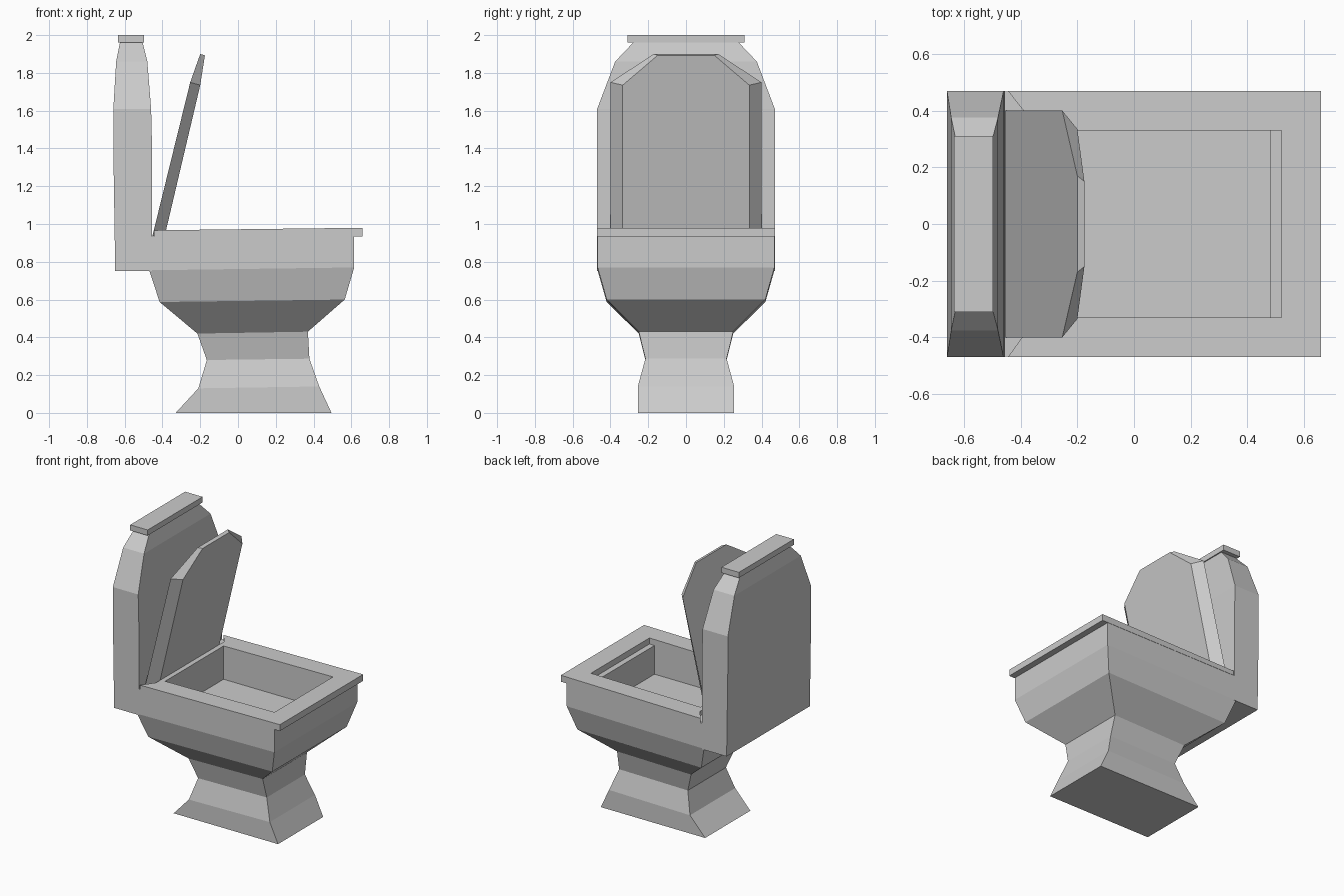
import bpy, bmesh

if "Cube" in bpy.data.objects:
    bpy.data.objects.remove(bpy.data.objects["Cube"])


def loft(name, loops, ring=False):
    """Skin a stack of equal-length point loops; ring joins last loop to first."""
    bm = bmesh.new()
    rows = [[bm.verts.new(p) for p in loop] for loop in loops]
    pairs = list(zip(rows, rows[1:]))
    if ring:
        pairs.append((rows[-1], rows[0]))
    else:
        bm.faces.new(rows[0])
        bm.faces.new(rows[-1])
    for a, b in pairs:
        n = len(a)
        for i in range(n):
            j = (i + 1) % n
            bm.faces.new((a[i], a[j], b[j], b[i]))
    bmesh.ops.recalc_face_normals(bm, faces=bm.faces)
    mesh = bpy.data.meshes.new(name)
    bm.to_mesh(mesh)
    bm.free()
    obj = bpy.data.objects.new(name, mesh)
    bpy.context.collection.objects.link(obj)
    return obj


def rect(x0, x1, hy, z0, z1=None):
    """Rectangle loop, height z0 at the back and z1 at the front."""
    z1 = z0 if z1 is None else z1
    return [(x0, -hy, z0), (x1, -hy, z1), (x1, hy, z1), (x0, hy, z0)]


# Pedestal and bowl with hollow basin
loft("bowl", [
    rect(-0.33, 0.495, 0.255, 0),
    rect(-0.21, 0.43, 0.255, 0.13, 0.14),
    rect(-0.165, 0.378, 0.215, 0.28, 0.287),
    rect(-0.215, 0.37, 0.25, 0.42, 0.43),
    rect(-0.415, 0.565, 0.42, 0.587, 0.60),
    rect(-0.47, 0.615, 0.468, 0.755, 0.77),
    rect(-0.47, 0.615, 0.468, 0.935),
    rect(-0.345, 0.48, 0.33, 0.935),
    rect(-0.345, 0.48, 0.33, 0.73),
])

# Cistern tank and its cap
loft("tank", [
    rect(-0.65, -0.455, 0.47, 0.75),
    rect(-0.66, -0.455, 0.47, 1.40),
    rect(-0.66, -0.46, 0.47, 1.61),
    rect(-0.645, -0.48, 0.375, 1.86),
    rect(-0.625, -0.505, 0.28, 1.96),
])
loft("tank_cap", [rect(-0.635, -0.497, 0.31, z) for z in (1.96, 2.0)])

# Seat rim, notched at the back for the lid hinge
outer = [(0.66, 0.47), (-0.445, 0.47), (-0.38, 0.40)]
inner = [(0.52, 0.33), (-0.335, 0.33), (-0.345, 0.33)]


def rim_loop(half, top):
    pts = half + [(x, -y) for x, y in reversed(half)]
    return [(x, y, 0.972 + 0.012 * x if top else 0.934) for x, y in pts]


loft("seat_rim", [rim_loop(outer, False), rim_loop(outer, True),
                  rim_loop(inner, True), rim_loop(inner, False)], ring=True)


# Raised lid: larger back outline, smaller front panel
def mirror_y(half):
    return half + [(x, -y, z) for x, y, z in reversed(half)]


loft("lid", [
    mirror_y([(-0.453, 0.40, 0.937), (-0.253, 0.40, 1.75), (-0.20, 0.17, 1.90)]),
    mirror_y([(-0.388, 0.335, 0.937), (-0.20, 0.335, 1.735), (-0.175, 0.15, 1.893)]),
])
